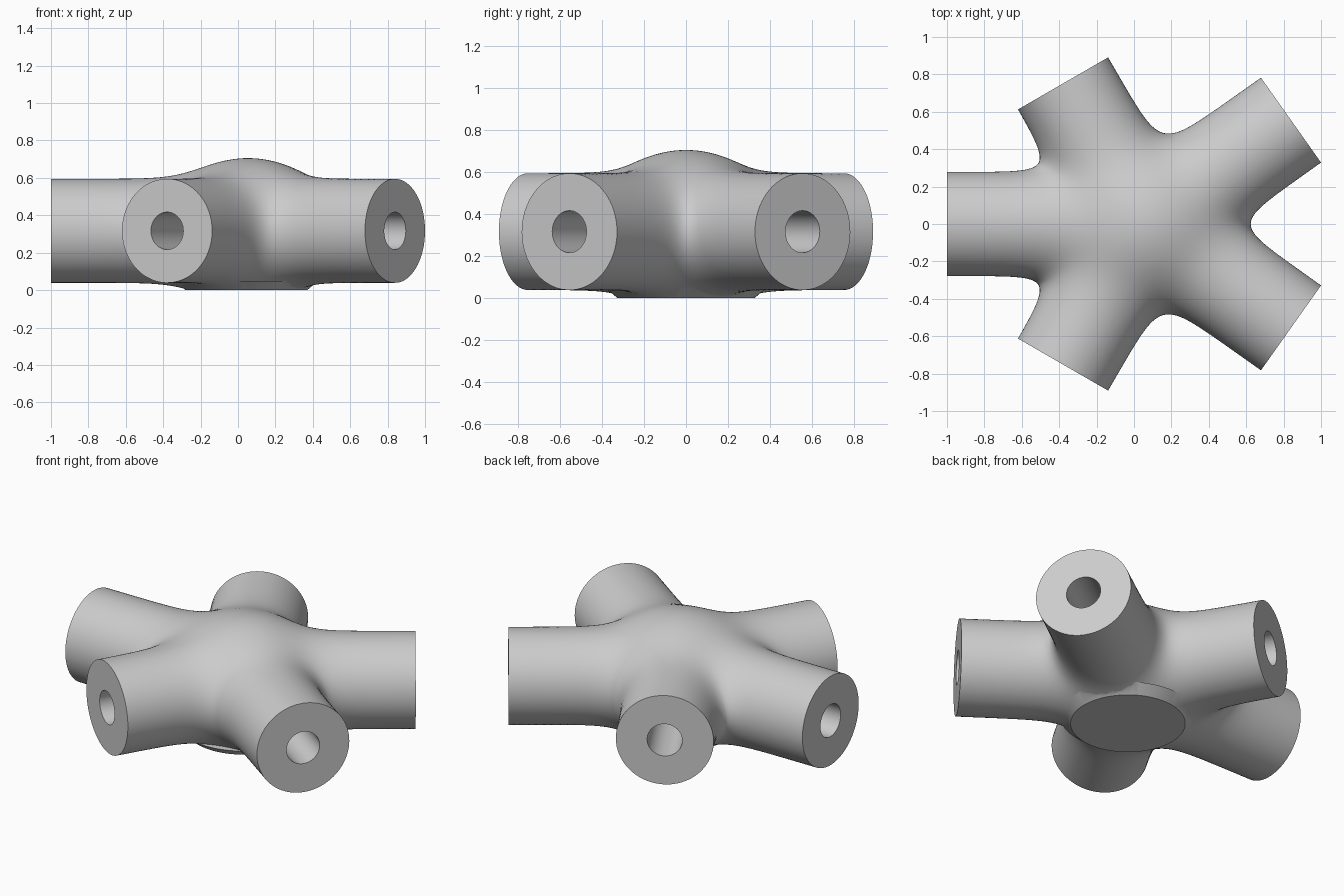
import bpy, bmesh, math
from mathutils import Vector, Matrix

if "Cube" in bpy.data.objects:
    bpy.data.objects.remove(bpy.data.objects["Cube"])

HUB = Vector((0.055, 0, 0.317))
RADIUS, BORE, BORE_DEPTH, BLEND = 0.278, 0.1, 0.5, 0.069
# direction in degrees and length of each arm
ARMS = [(180, 1.055), (120, 0.868), (-120, 0.868), (35.3, 0.961), (-35.3, 0.961)]


def direction(angle):
    a = math.radians(angle)
    return Vector((math.cos(a), math.sin(a), 0))


AXES = [direction(a) for a, _ in ARMS]


def add_rod(bm, axis, start, end, radius, sides=96):
    """Cylinder along an arm axis, between two distances from the hub."""
    turn = axis.to_track_quat('Z', 'Y').to_matrix().to_4x4()
    place = Matrix.Translation(HUB + axis * (start + end) / 2) @ turn
    bmesh.ops.create_cone(bm, cap_ends=True, segments=sides, radius1=radius,
                          radius2=radius, depth=end - start, matrix=place)


def make_object(name, bm):
    mesh = bpy.data.meshes.new(name)
    bm.to_mesh(mesh)
    bm.free()
    obj = bpy.data.objects.new(name, mesh)
    bpy.context.collection.objects.link(obj)
    return obj


def apply_modifier(obj, kind, **settings):
    bpy.ops.object.select_all(action='DESELECT')
    bpy.context.view_layer.objects.active = obj
    obj.select_set(True)
    mod = obj.modifiers.new(kind.title(), kind)
    for key, value in settings.items():
        setattr(mod, key, value)
    bpy.ops.object.modifier_apply(modifier=mod.name)


def settle(point):
    """Move a point onto the softly blended union of the arms."""
    total, slope = 0.0, Vector()
    for axis in AXES:
        rel = point - HUB
        away = rel - axis * max(0, rel.dot(axis))
        weight = math.exp((RADIUS - away.length) / BLEND)
        total += weight
        slope += away.normalized() * weight
    slope /= total
    distance = -BLEND * math.log(total)
    return point - slope * distance / max(slope.length_squared, 0.15)


# Raw union of overlong arms, remeshed into one skin
bm = bmesh.new()
for axis, (_, length) in zip(AXES, ARMS):
    add_rod(bm, axis, -0.1, length + 0.15, RADIUS)
body = make_object("hub_connector", bm)
apply_modifier(body, 'REMESH', mode='VOXEL', voxel_size=0.025)

# Fillets between the arms
bm = bmesh.new()
bm.from_mesh(body.data)
for step in range(8):
    if step < 4:
        bmesh.ops.smooth_vert(bm, verts=bm.verts, factor=0.5,
                              use_axis_x=True, use_axis_y=True, use_axis_z=True)
    for v in bm.verts:
        v.co = settle(v.co)

# Flat arm ends and flat underside
cuts = [(HUB + axis * length, axis) for axis, (_, length) in zip(AXES, ARMS)]
cuts.append((Vector((0, 0, 0.002)), Vector((0, 0, -1))))
for spot, normal in cuts:
    cut = bmesh.ops.bisect_plane(bm, geom=bm.verts[:] + bm.edges[:] + bm.faces[:],
                                 plane_co=spot, plane_no=normal, clear_outer=True)
    edges = [e for e in cut["geom_cut"] if isinstance(e, bmesh.types.BMEdge)]
    bmesh.ops.holes_fill(bm, edges=edges, sides=0)
bmesh.ops.recalc_face_normals(bm, faces=bm.faces)
bm.to_mesh(body.data)
bm.free()

# Round foot under the hub
bm = bmesh.new()
bmesh.ops.create_cone(bm, cap_ends=True, segments=96, radius1=0.325, radius2=0.385,
                      depth=0.05, matrix=Matrix.Translation((HUB.x - 0.01, 0, 0.025)))
foot = make_object("foot", bm)
apply_modifier(body, 'BOOLEAN', operation='UNION', object=foot, solver='EXACT')
bpy.data.objects.remove(foot)

# Blind bore in each arm end
bm = bmesh.new()
for axis, (_, length) in zip(AXES, ARMS):
    add_rod(bm, axis, length - BORE_DEPTH, length + 0.1, BORE, 48)
bores = make_object("bores", bm)
apply_modifier(body, 'BOOLEAN', operation='DIFFERENCE', object=bores, solver='EXACT')
bpy.data.objects.remove(bores)

# Material
grey = bpy.data.materials.new("light_grey")
grey.use_nodes = True
colour = (0.6, 0.6, 0.6, 1)
grey.diffuse_color = colour
grey.node_tree.nodes["Principled BSDF"].inputs["Base Color"].default_value = colour
body.data.materials.clear()
body.data.materials.append(grey)
for poly in body.data.polygons:
    poly.material_index = 0
bpy.ops.object.select_all(action='DESELECT')
body.select_set(True)
bpy.context.view_layer.objects.active = body
bpy.ops.object.shade_smooth_by_angle(angle=math.radians(35))
